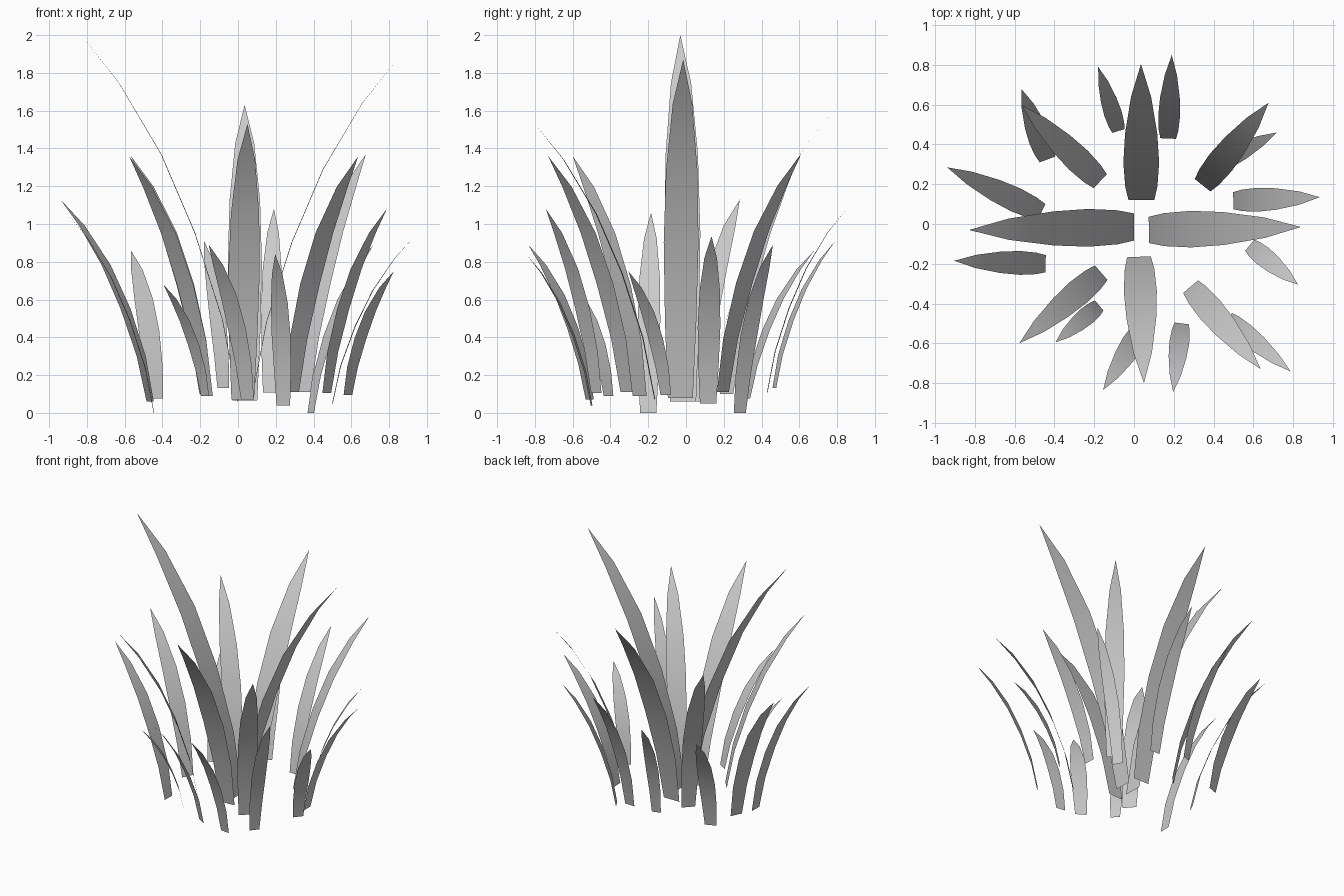
import bpy
from mathutils import Vector

# shared blade shape: (outward fraction, height fraction, width fraction)
PROFILE = [(0, 0, .72), (.1, .225, .9), (.275, .46, 1), (.49, .675, .9), (.76, .87, .56)]


def blade(name, base, tip, half_width):
    """Flat arching grass blade from base to a pointed tip."""
    base, tip = Vector(base), Vector(tip)
    lean = tip - base
    rise = lean.z
    lean.z = 0
    side = Vector((-lean.y, lean.x, 0)).normalized()
    verts = []
    for r, h, w in PROFILE:
        c = base + lean * r + Vector((0, 0, rise * h))
        verts += [c - side * half_width * w, c + side * half_width * w]
    verts.append(tip)
    n = len(PROFILE)
    faces = [(2 * i, 2 * i + 1, 2 * i + 3, 2 * i + 2) for i in range(n - 1)]
    faces.append((2 * n - 2, 2 * n - 1, 2 * n))
    mesh = bpy.data.meshes.new(name)
    mesh.from_pydata(verts, [], faces)
    mesh.shade_smooth()
    obj = bpy.data.objects.new(name, mesh)
    bpy.context.collection.objects.link(obj)


# tall central blades
TALL = [
    ((0, -.015, .06), (-.83, -.03, 2.0), .095),
    ((.075, -.03, .08), (.84, -.015, 1.87), .092),
    ((.037, .12, .065), (.035, .805, 1.63), .09),
    ((.025, -.165, .07), (.05, -.80, 1.53), .083),
]
# medium diagonal blades
MEDIUM = [
    ((.345, .195, .11), (.677, .61, 1.37), .07),
    ((.285, -.315, .11), (.637, -.73, 1.36), .068),
    ((-.165, -.245, .09), (-.577, -.60, 1.36), .067),
    ((-.17, .215, .10), (-.567, .60, 1.36), .067),
]
# short outer ring
SHORT = [
    ((-.465, .06, .06), (-.94, .285, 1.13), .062),
    ((-.445, -.2, 0), (-.905, -.185, 1.06), .06),
    ((.5, .117, .05), (.935, .135, .935), .06),
    ((.582, -.107, .095), (.825, -.305, .75), .05),
    ((.385, .285, 0), (.717, .46, .89), .05),
    ((.47, -.475, .105), (.788, -.742, 1.08), .05),
    ((-.175, -.41, .09), (-.395, -.595, .68), .046),
    ((.05, -.51, .072), (-.155, -.835, .89), .056),
    ((.24, -.5, .04), (.197, -.845, .84), .05),
    ((.172, .43, .107), (.19, .85, 1.08), .055),
    ((-.078, .468, .133), (-.18, .79, .91), .045),
    ((-.435, .325, .075), (-.567, .68, .86), .058),
]
for group, rows in (("tall_blade", TALL), ("medium_blade", MEDIUM), ("short_blade", SHORT)):
    for i, row in enumerate(rows, 1):
        blade(f"{group}_{i}", *row)
